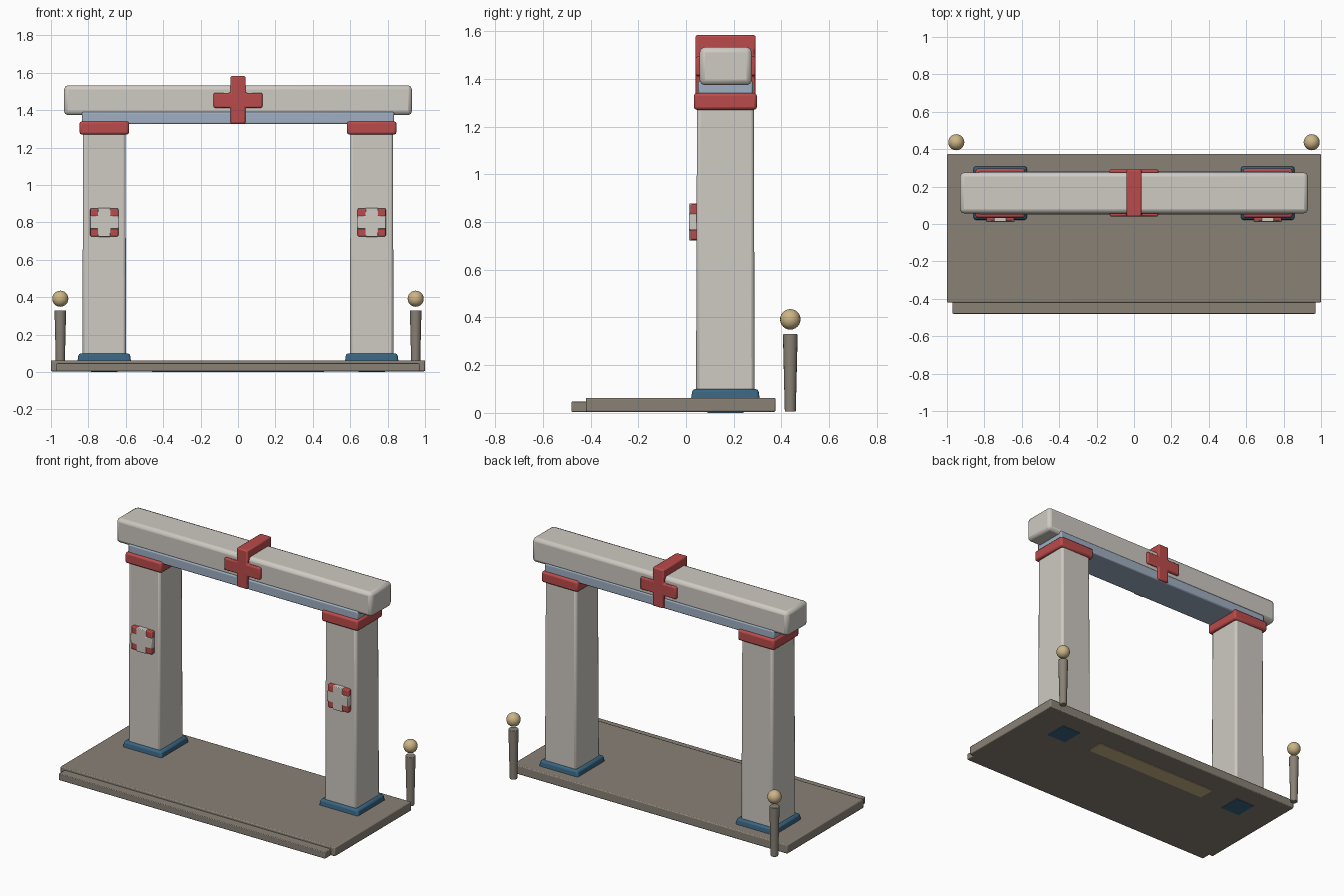
import bpy, bmesh, math

if "Cube" in bpy.data.objects:
    bpy.data.objects.remove(bpy.data.objects["Cube"])


def material(name, r, g, b):
    m = bpy.data.materials.new(name)
    m.diffuse_color = (r, g, b, 1)
    m.use_nodes = True
    m.node_tree.nodes["Principled BSDF"].inputs["Base Color"].default_value = m.diffuse_color
    return m


STONE = material("pale_stone", 0.62, 0.59, 0.54)
DARK = material("dark_stone", 0.25, 0.22, 0.18)
RED = material("red_paint", 0.50, 0.07, 0.07)
BLUE = material("blue_paint", 0.04, 0.13, 0.22)
STEEL = material("blue_grey", 0.35, 0.43, 0.54)
SAND = material("sand", 0.60, 0.46, 0.24)


def finish(name, bm, mat, bevel=0.0, segments=2):
    bmesh.ops.recalc_face_normals(bm, faces=bm.faces[:])
    me = bpy.data.meshes.new(name)
    bm.to_mesh(me)
    bm.free()
    me.materials.append(mat)
    ob = bpy.data.objects.new(name, me)
    bpy.context.collection.objects.link(ob)
    if bevel:
        mod = ob.modifiers.new("bevel", 'BEVEL')
        mod.width, mod.segments = bevel, segments
        mod.limit_method = 'ANGLE'
    bpy.ops.object.select_all(action='DESELECT')
    ob.select_set(True)
    bpy.context.view_layer.objects.active = ob
    bpy.ops.object.shade_smooth_by_angle(angle=math.radians(35))
    return ob


def box(name, x, y, z, mat, bevel=0.0, taper=0.0):
    """Box from (min, max) ranges; taper insets the top edges."""
    bm = bmesh.new()
    bmesh.ops.create_cube(bm, size=1)
    for v in bm.verts:
        top = v.co.z > 0
        for i, (a, b) in enumerate((x, y, z)):
            inset = taper if top and i < 2 else 0
            v.co[i] = a + inset if v.co[i] < 0 else b - inset
    return finish(name, bm, mat, bevel)


def cross(name, cx, cz, arm_x, z0, z1, half, y, mat, bevel):
    """Plus-shaped profile in xz, extruded along y."""
    h = half
    pts = [(-h, z0), (h, z0), (h, cz - h), (arm_x, cz - h), (arm_x, cz + h), (h, cz + h),
           (h, z1), (-h, z1), (-h, cz + h), (-arm_x, cz + h), (-arm_x, cz - h), (-h, cz - h)]
    bm = bmesh.new()
    face = bm.faces.new([bm.verts.new((cx + px, y[0], pz)) for px, pz in pts])
    ext = bmesh.ops.extrude_face_region(bm, geom=[face])
    for v in ext["geom"]:
        if isinstance(v, bmesh.types.BMVert):
            v.co.y = y[1]
    # restore the front cap if the extrusion moved it
    if not any(all(abs(v.co.y - y[0]) < 1e-6 for v in f.verts) for f in bm.faces):
        bmesh.ops.holes_fill(bm, edges=bm.edges[:], sides=0)
    return finish(name, bm, mat, bevel)


# Platform, front step and underside strip
box("platform", (-1, 1), (-0.42, 0.375), (0.004, 0.063), DARK, 0.006)
box("front_step", (-0.97, 0.97), (-0.48, -0.40), (0.004, 0.047), DARK, 0.004)
box("underside_strip", (-0.46, 0.46), (0.11, 0.22), (0.0, 0.03), SAND)

for s, side in ((-1, "left"), (1, "right")):
    c = s * 0.715

    # Pillar with plinth and cap
    box(side + "_pillar", (c - 0.117, c + 0.117), (0.042, 0.288), (0.05, 1.29), STONE, 0.014, 0.004)
    box(side + "_plinth", (c - 0.147, c + 0.147), (0.017, 0.313), (0.03, 0.10), BLUE, 0.012, 0.01)
    box(side + "_plinth_foot", (c - 0.07, c + 0.07), (0.09, 0.24), (0.0, 0.04), BLUE)
    box(side + "_cap", (c - 0.132, c + 0.132), (0.033, 0.297), (1.27, 1.34), RED, 0.012)

    # Plaque with raised cross on the pillar front
    box(side + "_plaque", (c - 0.075, c + 0.075), (0.018, 0.06), (0.725, 0.875), RED, 0.006)
    cross(side + "_plaque_cross", c, 0.80, 0.077, 0.723, 0.877, 0.034, (0.012, 0.06), STONE, 0.004)

    # Back post with floating ball
    bm = bmesh.new()
    bmesh.ops.create_cone(bm, cap_ends=True, segments=16, radius1=0.023, radius2=0.031, depth=0.325)
    bmesh.ops.translate(bm, verts=bm.verts[:], vec=(s * 0.95, 0.437, 0.1675))
    finish(side + "_post", bm, DARK, 0.003)
    bm = bmesh.new()
    bmesh.ops.create_uvsphere(bm, u_segments=20, v_segments=12, radius=0.043)
    bmesh.ops.translate(bm, verts=bm.verts[:], vec=(s * 0.95, 0.437, 0.392))
    finish(side + "_post_ball", bm, SAND)

# Lintel: blue-grey under beam, main beam and wrapped cross
box("under_beam", (-0.835, 0.835), (0.05, 0.28), (1.325, 1.39), STEEL, 0.008)
box("main_beam", (-0.93, 0.93), (0.057, 0.276), (1.373, 1.533), STONE, 0.022)
cross("beam_cross", 0, 1.453, 0.13, 1.328, 1.583, 0.04, (0.04, 0.292), RED, 0.008)
